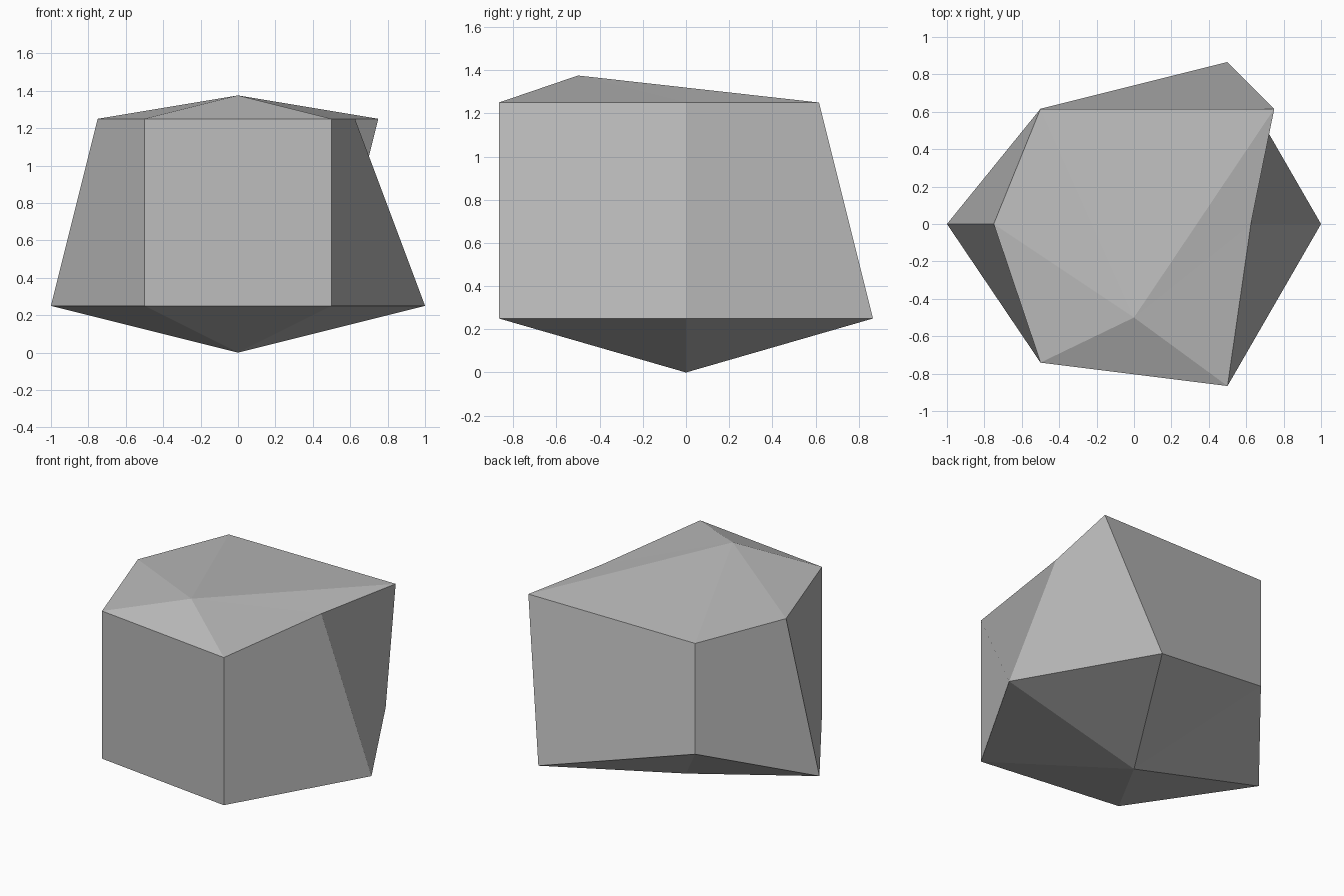
import bpy
import bmesh

cube = bpy.data.objects.get("Cube")
if cube:
    bpy.data.objects.remove(cube, do_unlink=True)

# One flat stone colour
stone = bpy.data.materials.new("stone_grey")
stone.use_nodes = True
grey = (0.5, 0.5, 0.5, 1)
stone.diffuse_color = grey
stone.node_tree.nodes["Principled BSDF"].inputs["Base Color"].default_value = grey

# Lower and upper rims, counterclockwise from the left corner
lower = [(1, 0, .25), (.5, .866, .25), (-.5, .616, .5),
         (-1, 0, .25), (-.5, -.741, .25), (.5, -.866, .25)]
upper = [(.625, 0), (.75, .616), (-.5, .616),
         (-.75, 0), (-.5, -.741), (.5, -.866)]

bm = bmesh.new()
low = [bm.verts.new(p) for p in lower]
top = [bm.verts.new((x, y, 1.25)) for x, y in upper]
base_tip = bm.verts.new((0, 0, 0))
peak = bm.verts.new((0, -.5, 1.375))

# Each sector: a bottom facet, a side wall and a top facet
for i in range(6):
    j = (i + 1) % 6
    bm.faces.new((base_tip, low[j], low[i]))
    bm.faces.new((low[j], top[j], top[i], low[i]))
    bm.faces.new((peak, top[i], top[j]))

mesh = bpy.data.meshes.new("rock")
bm.to_mesh(mesh)
bm.free()
mesh.materials.append(stone)
rock = bpy.data.objects.new("rock", mesh)
bpy.context.collection.objects.link(rock)
